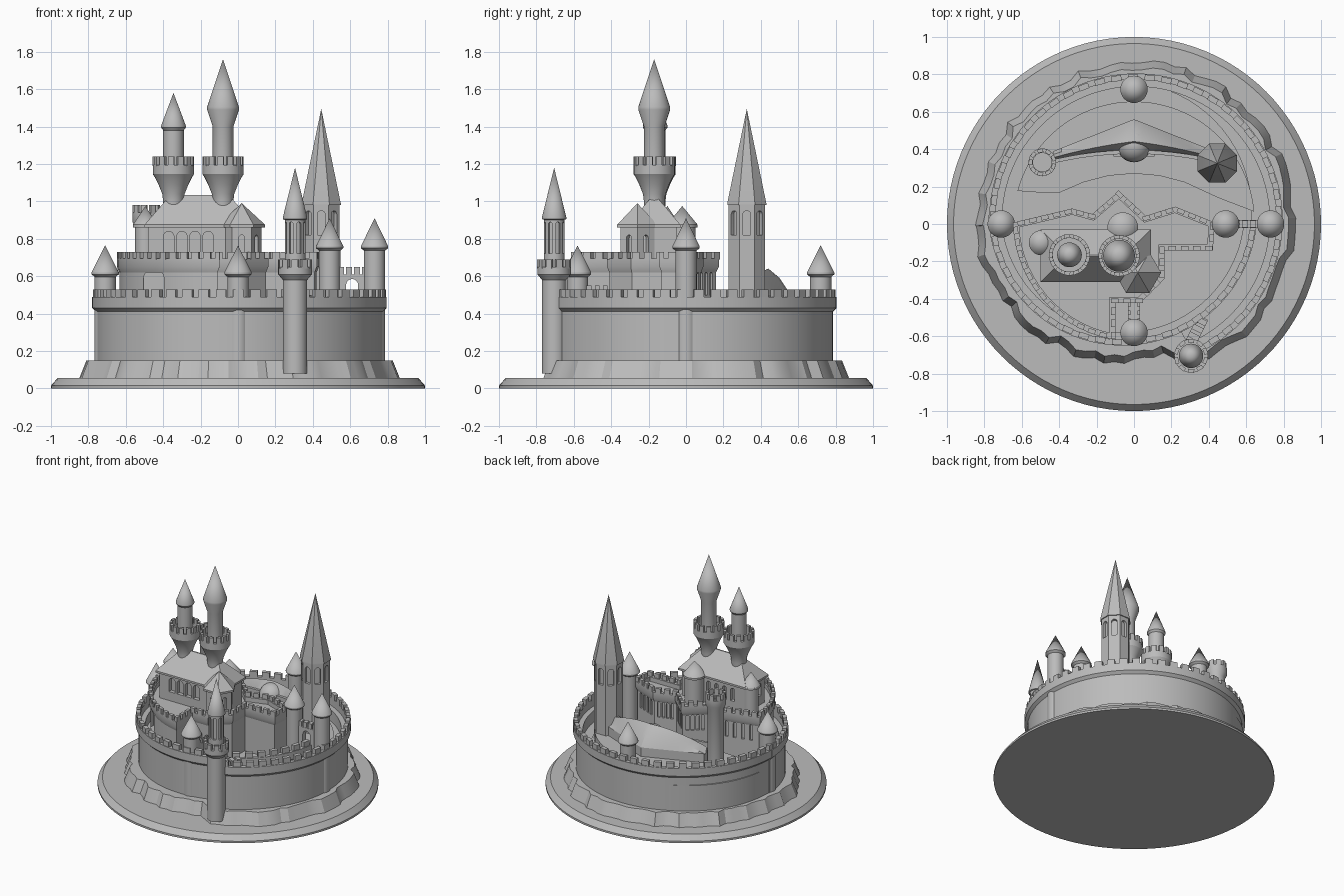
import bpy, bmesh, random
from math import sin, cos, pi, radians, hypot, atan2
from mathutils import Vector, Matrix

random.seed(4)
cube = bpy.data.objects.get("Cube")
if cube:
    bpy.data.objects.remove(cube, do_unlink=True)

stone = bpy.data.materials.new("grey stone")
stone.use_nodes = True
stone.diffuse_color = (0.5, 0.5, 0.5, 1)
stone.node_tree.nodes["Principled BSDF"].inputs["Base Color"].default_value = (0.5, 0.5, 0.5, 1)


def finish(name, bm):
    bmesh.ops.remove_doubles(bm, verts=bm.verts, dist=1e-5)
    bmesh.ops.recalc_face_normals(bm, faces=bm.faces)
    mesh = bpy.data.meshes.new(name)
    bm.to_mesh(mesh)
    bm.free()
    mesh.materials.append(stone)
    ob = bpy.data.objects.new(name, mesh)
    bpy.context.collection.objects.link(ob)
    return ob


def loft(name, rows):
    """Skin closed cross-sections and cap both ends."""
    bm = bmesh.new()
    vs = [[bm.verts.new(p) for p in row] for row in rows]
    n = len(rows[0])
    for a, b in zip(vs, vs[1:]):
        for i in range(n):
            j = (i + 1) % n
            bm.faces.new((a[i], a[j], b[j], b[i]))
    bm.faces.new(vs[0])
    bm.faces.new(vs[-1])
    return finish(name, bm)


def arc(cx, cy, r, a0, a1, n):
    return [(cx + r * cos(radians(a0 + (a1 - a0) * i / n)),
             cy + r * sin(radians(a0 + (a1 - a0) * i / n))) for i in range(n + 1)]


def prism(name, pts, z0, z1):
    return loft(name, [[(x, y, z) for x, y in pts] for z in (z0, z1)])


def box(name, x0, x1, y0, y1, z0, z1):
    return prism(name, [(x0, y0), (x1, y0), (x1, y1), (x0, y1)], z0, z1)


def lathe(name, x, y, profile, sides=32, turn=0):
    return loft(name, [[(px, py, z) for px, py in arc(x, y, r, turn, turn + 360, sides)[:-1]]
                       for r, z in profile])


def sweep(name, path, profile):
    """Carry an (outward offset, height) profile along a counter-clockwise path."""
    pts = [Vector(p) for p in path]
    closed = (pts[0] - pts[-1]).length < 1e-4
    dirs = [(b - a).normalized() for a, b in zip(pts, pts[1:])]
    rows = []
    for i, p in enumerate(pts):
        d1 = dirs[i - 1] if i or closed else dirs[0]
        d2 = dirs[i] if i < len(dirs) else (dirs[0] if closed else dirs[-1])
        n1, n2 = Vector((d1.y, -d1.x)), Vector((d2.y, -d2.x))
        m = (n1 + n2) / max(1 + n1.dot(n2), 0.4)
        rows.append([(p.x + m.x * o, p.y + m.y * o, z) for o, z in profile])
    return loft(name, rows)


def merlons(name, path, z0, z1, step=0.09, width=0.055, thick=0.03):
    """Evenly spaced battlement blocks along a path."""
    bm = bmesh.new()
    total = sum(hypot(b[0] - a[0], b[1] - a[1]) for a, b in zip(path, path[1:]))
    step = total / max(1, round(total / step))
    at, target = 0, step / 2
    for a, b in zip(path, path[1:]):
        dx, dy = b[0] - a[0], b[1] - a[1]
        seg = hypot(dx, dy)
        while target <= at + seg and seg > 0:
            k = (target - at) / seg
            mat = (Matrix.Translation((a[0] + dx * k, a[1] + dy * k, (z0 + z1) / 2))
                   @ Matrix.Rotation(atan2(dy, dx), 4, 'Z')
                   @ Matrix.Diagonal((width, thick, z1 - z0, 1)))
            bmesh.ops.create_cube(bm, size=1, matrix=mat)
            target += step
        at += seg
    return finish(name, bm)


def cut_arch(ob, x, y, angle, z0, z1, width, depth=0.03):
    """Cut a round-headed opening; angle is the direction the wall faces."""
    w = width / 2
    shape = [(-w, z0), (w, z0)] + arc(0, z1 - w, w, 0, 180, 8)
    a = radians(angle)
    rows = [[(x + cos(a) * d - sin(a) * u, y + sin(a) * d + cos(a) * u, z) for u, z in shape]
            for d in (-depth, 0.05)]
    cutter = loft("opening_cutter", rows)
    cutter.hide_render = True
    mod = ob.modifiers.new("opening", 'BOOLEAN')
    mod.operation, mod.solver, mod.object = 'DIFFERENCE', 'EXACT', cutter
    bpy.context.view_layer.objects.active = ob
    bpy.ops.object.modifier_apply(modifier=mod.name)
    bpy.data.objects.remove(cutter, do_unlink=True)


# Base plate
lathe("base_plate", 0, 0, [(1, 0), (1, 0.015), (0.965, 0.055), (0.5, 0.055)], 96)

# Jagged rock under the walls, following the two wall circles
low, high = [], []
for x, y, r, a0, a1, n in ((0.01, 0.02, 0.84, -70, 182, 64), (-0.06, 0.07, 0.8, 186, 286, 26)):
    for px, py in arc(x, y, 1, a0, a1, n):
        rr = r + random.uniform(-0.015, 0.025)
        ux, uy = px - x, py - y
        low.append((x + ux * rr, y + uy * rr, 0.05))
        high.append((x + ux * (rr - 0.04), y + uy * (rr - 0.04), 0.15))
loft("rock_skirt", [low, high])

# Ward floors
outer = arc(0.01, 0.02, 0.765, -67, 182, 72)
inner = arc(-0.06, 0.07, 0.7, 182, 353, 52)
prism("outer_ward_floor", arc(0.01, 0.02, 0.755, -67, 180, 60) + [(-0.06, 0)], 0.1, 0.34)
prism("inner_ward_floor", arc(-0.06, 0.07, 0.69, 0, 360, 72)[:-1], 0.1, 0.35)
prism("upper_terrace", arc(0, 0.01, 0.645, 5, 165, 48) + [(-0.53, 0.17)]
      + [(0.45 * t, 0.27 - 0.13 * t * t) for t in (-0.9, -0.6, -0.3, 0, 0.3, 0.6, 1)], 0.3, 0.43)

# Curtain walls
wall = [(0, 0.1), (0, 0.41), (0.02, 0.43), (0.02, 0.49), (-0.012, 0.49), (-0.012, 0.43),
        (-0.05, 0.43), (-0.05, 0.1)]
for name, path in (("outer_wall", outer), ("inner_wall", inner)):
    sweep(name, path, wall)
    merlons(name + "_merlons", path, 0.485, 0.53)
cross = [(0.29, -0.66), (0.37, -0.5)]
sweep("cross_wall", cross, [(0.03, 0.1), (0.03, 0.47), (-0.03, 0.47), (-0.03, 0.1)])
merlons("cross_wall_merlons", cross, 0.465, 0.5, 0.05, 0.03, 0.06)

# Round wall towers with cone roofs
for name, x, y, eave, tip in (("west_tower", -0.71, 0, 0.61, 0.765), ("north_tower", 0, 0.72, 0.61, 0.765),
                              ("gate_tower", 0, -0.58, 0.61, 0.765), ("east_tower", 0.73, 0, 0.75, 0.91),
                              ("inner_east_tower", 0.49, 0, 0.75, 0.91)):
    lathe(name, x, y, [(0.057, 0.1), (0.057, eave)])
    lathe(name + "_roof", x, y, [(0.055, eave - 0.015), (0.073, eave), (0.073, eave + 0.01), (0, tip)])

# Arched gate between the east towers
gate = box("east_gate", 0.5, 0.72, -0.022, 0.022, 0.2, 0.61)
cut_arch(gate, 0.61, -0.022, -90, 0.4, 0.585, 0.065, 0.1)
merlons("east_gate_merlons", [(0.53, 0), (0.7, 0)], 0.605, 0.65, 0.045, 0.03, 0.04)

# Corner tower
cx, cy = 0.305, -0.705
lathe("corner_tower_shaft", cx, cy, [(0.065, 0.08), (0.065, 0.58), (0.09, 0.61), (0.09, 0.65), (0.05, 0.65)])
merlons("corner_tower_merlons", arc(cx, cy, 0.08, 0, 360, 40), 0.64, 0.69, 0.05, 0.034, 0.02)
lantern = lathe("corner_tower_lantern", cx, cy, [(0.055, 0.64), (0.055, 0.91)])
for i in range(8):
    a = 22.5 + i * 45
    cut_arch(lantern, cx + 0.055 * cos(radians(a)), cy + 0.055 * sin(radians(a)), a, 0.72, 0.89, 0.022, 0.015)
lathe("corner_tower_roof", cx, cy, [(0.05, 0.9), (0.065, 0.905), (0.065, 0.915), (0, 1.18)])

# Keep platform with zigzag north side
keep = (arc(0, 0.02, 0.635, 182, 260, 14)
        + [(-0.11, -0.41), (0.03, -0.41), (0.15, -0.29), (0.15, -0.13), (0.41, -0.13), (0.42, 0),
           (0.22, 0.08), (0.06, 0.03), (-0.08, 0.16), (-0.22, 0.04), (-0.33, 0.07)])
body = prism("keep_body", keep, 0.12, 0.66)
for (ax, ay), (bx, by) in list(zip(keep[-6:], keep[-5:] + keep[:1])):
    facing = atan2(by - ay, bx - ax) - pi / 2
    for k in (0.2, 0.4, 0.6, 0.8):
        cut_arch(body, ax + (bx - ax) * k, ay + (by - ay) * k, facing * 180 / pi, 0.5, 0.62, 0.022, 0.015)
cut_arch(body, -0.45, -0.43, -90, 0.45, 0.64, 0.11, 0.1)
ring = keep + keep[:1]
sweep("keep_parapet", ring, [(-0.02, 0.62), (0, 0.62), (0.012, 0.65), (0.012, 0.695), (-0.02, 0.695)])
merlons("keep_merlons", ring, 0.69, 0.73, 0.065, 0.04, 0.025)
box("gate_bridge", -0.03, 0.03, -0.56, -0.4, 0.12, 0.52)
for x in (-0.025, 0.025):
    merlons("bridge_merlons", [(x, -0.54), (x, -0.41)], 0.515, 0.55, 0.04, 0.025, 0.012)

# Great hall
hall = box("hall_body", -0.48, 0.07, -0.29, -0.05, 0.6, 0.87)
for x in (-0.37, -0.3, -0.23, -0.16):
    cut_arch(hall, x, -0.29, -90, 0.73, 0.84, 0.055)
    cut_arch(hall, x, -0.05, 90, 0.73, 0.83, 0.035)
for y in (-0.23, -0.12):
    cut_arch(hall, -0.48, y, 180, 0.73, 0.83, 0.035)
loft("hall_roof", [[(x0, -s, z), (x1, -s, z), (x1, t, z), (x0, t, z)] for x0, x1, s, t, z in
                   ((-0.5, 0.09, 0.31, -0.03, 0.86), (-0.5, 0.09, 0.31, -0.03, 0.875),
                    (-0.36, -0.05, 0.175, -0.165, 1.035))])
wing = lathe("hall_wing", 0.02, -0.26, [(0.105, 0.6), (0.105, 0.87)], 6)
for a in (-90, -30, 30):
    cut_arch(wing, 0.02 + 0.091 * cos(radians(a)), -0.26 + 0.091 * sin(radians(a)), a, 0.73, 0.82, 0.03)
lathe("hall_wing_roof", 0.02, -0.26, [(0.125, 0.86), (0.125, 0.875), (0, 0.99)], 6)
for name, x, y, r in (("west_stair_turret", -0.495, -0.1, 0.055), ("north_stair_turret", -0.06, -0.02, 0.07)):
    lathe(name, x, y, [(r, 0.6), (r, 0.87)])
    lathe(name + "_roof", x, y, [(r + 0.012, 0.86), (r + 0.012, 0.875), (0, 0.975)])

# Tall goblet-shaped watch towers
for name, x, y, top in (("west_watch_tower", -0.345, -0.165, [(0.055, 1.38), (0.066, 1.395), (0.066, 1.405), (0, 1.58)]),
                        ("main_watch_tower", -0.08, -0.17, [(0.055, 1.4), (0.085, 1.49), (0.085, 1.505), (0, 1.76)])):
    lathe(name, x, y, [(0.05, 0.86), (0.055, 1.0), (0.06, 1.04), (0.08, 1.09), (0.1, 1.13), (0.11, 1.145),
                       (0.11, 1.195), (0.09, 1.195), (0.09, 1.16), (0.055, 1.16)] + top)
    merlons(name + "_merlons", arc(x, y, 0.1, 0, 360, 48), 1.19, 1.24, 0.048, 0.032, 0.02)

# Tall octagonal tower with spire
tx, ty = 0.445, 0.325
tall = lathe("tall_tower", tx, ty, [(0.105, 0.3), (0.105, 0.985)], 8, 22.5)
for i in range(8):
    a = i * 45
    cut_arch(tall, tx + 0.097 * cos(radians(a)), ty + 0.097 * sin(radians(a)), a, 0.82, 0.95, 0.042, 0.02)
lathe("tall_tower_spire", tx, ty, [(0.113, 0.98), (0.113, 0.99), (0, 1.495)], 8, 22.5)

# Round battlemented tower
lathe("round_tower", -0.49, 0.33, [(0.06, 0.3), (0.06, 0.86), (0.074, 0.89), (0.074, 0.94),
                                 (0.05, 0.94), (0.05, 0.9), (0.02, 0.9)])
merlons("round_tower_merlons", arc(-0.49, 0.33, 0.063, 0, 360, 40), 0.935, 0.98, 0.045, 0.03, 0.02)

# Curved mound with parapet, dome and ball
rows = []
for i in range(-10, 11):
    t = i / 10
    f, b, h = 0.39 - 0.05 * t * t, 0.56 - 0.17 * abs(t), 0.64 - 0.1 * t * t
    rows.append([(0.43 * t, y, z) for y, z in ((f, 0.35), (f, h - 0.08), (f + 0.3 * (b - f), h),
                                              (f + 0.65 * (b - f), h - 0.05), (b, 0.5), (b, 0.35))])
loft("mound", rows)
sweep("mound_parapet", [(r[0][0], r[0][1]) for r in rows],
      [(0.015, 0.35), (0.015, 0.57), (-0.005, 0.57), (-0.005, 0.35)])
box("mound_pedestal", -0.11, 0.11, 0.36, 0.41, 0.35, 0.545)
lathe("mound_dome", 0, 0.42, [(0.09 * cos(a * pi / 12), 0.54 + 0.09 * sin(a * pi / 12)) for a in range(7)])
lathe("ball", 0, 0.385, [(0.028 * sin(a * pi / 10), 0.57 - 0.028 * cos(a * pi / 10)) for a in range(11)], 20)

# Smooth round parts, keep hard edges
for ob in bpy.context.scene.objects:
    ob.select_set(ob.type == 'MESH')
    if ob.type == 'MESH':
        bpy.context.view_layer.objects.active = ob
bpy.ops.object.shade_smooth_by_angle(angle=radians(25))
